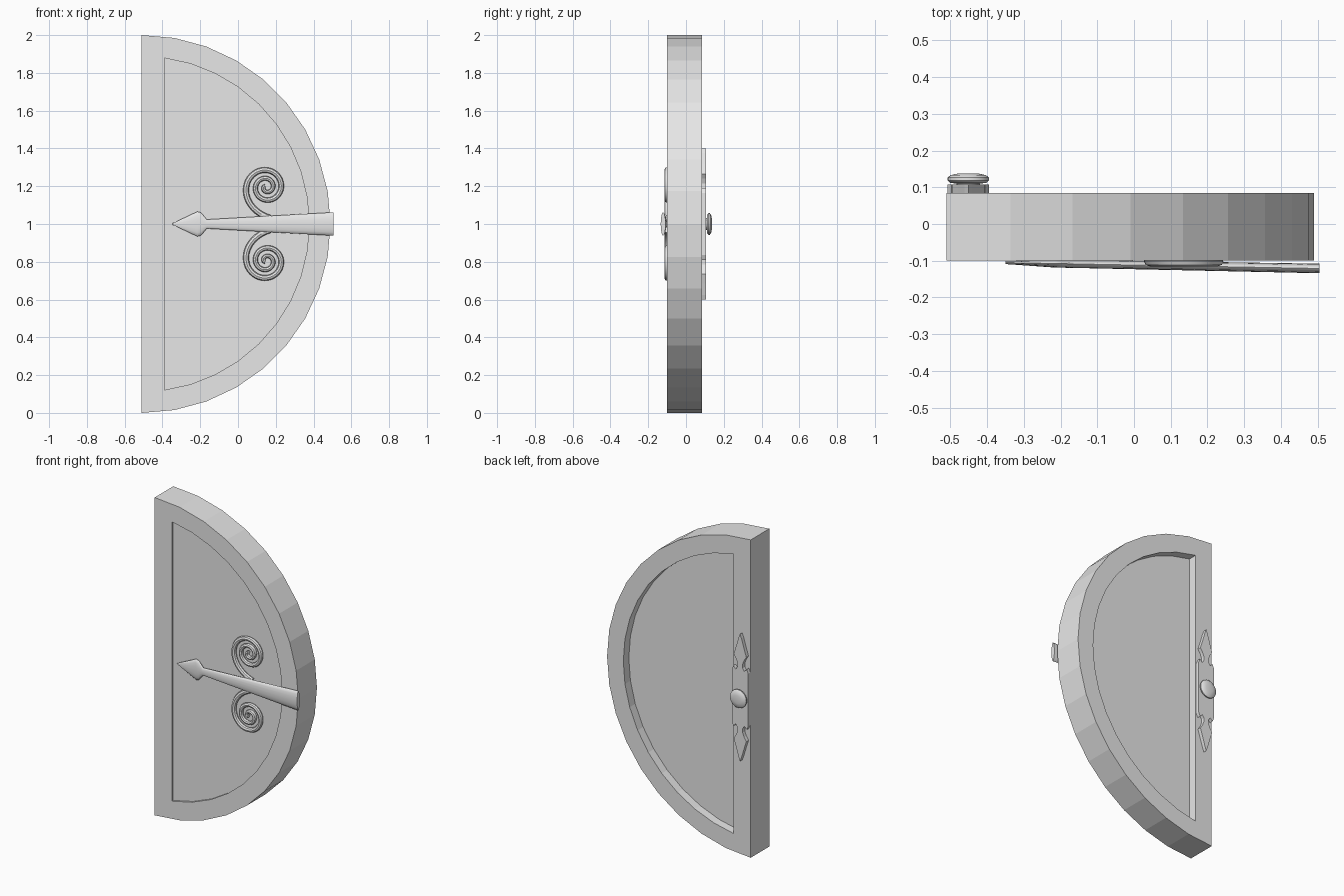
import bpy, bmesh
from math import sin, cos, pi, radians, asin, exp

if "Cube" in bpy.data.objects:
    bpy.data.objects.remove(bpy.data.objects["Cube"])

grey = bpy.data.materials.new("plain grey")
grey.use_nodes = True
grey.diffuse_color = (0.8, 0.8, 0.8, 1)
grey.node_tree.nodes["Principled BSDF"].inputs["Base Color"].default_value = (0.8, 0.8, 0.8, 1)


def loft(name, loops, smooth=False):
    """Skin a row of equal-length closed loops and cap both ends."""
    bm = bmesh.new()
    rows = [[bm.verts.new(p) for p in loop] for loop in loops]
    for a, b in zip(rows, rows[1:]):
        for i in range(len(a)):
            j = (i + 1) % len(a)
            bm.faces.new((a[i], a[j], b[j], b[i]))
    bm.faces.new(rows[0])
    bm.faces.new(rows[-1])
    bmesh.ops.recalc_face_normals(bm, faces=bm.faces)
    mesh = bpy.data.meshes.new(name)
    bm.to_mesh(mesh)
    bm.free()
    mesh.materials.append(grey)
    obj = bpy.data.objects.new(name, mesh)
    bpy.context.collection.objects.link(obj)
    if smooth:
        bpy.ops.object.select_all(action='DESELECT')
        obj.select_set(True)
        bpy.context.view_layer.objects.active = obj
        bpy.ops.object.shade_smooth_by_angle(angle=radians(40))
    return obj


# Half-round door: raised rim, shallow front panel, deeper back panel
HINGE_X, MID_Z = -0.51, 1.0


def half_round(radius, inset, y, steps=18):
    start = asin(inset / radius)
    angles = [start + (pi - 2 * start) * i / steps for i in range(steps + 1)]
    return [(HINGE_X + radius * sin(a), y, MID_Z + radius * cos(a)) for a in angles]


FRONT, BACK = -0.10, 0.085
RIM, PANEL = (1.0, 0.0), (0.887, 0.12)
loft("door", [half_round(*PANEL, FRONT + 0.013), half_round(*PANEL, FRONT),
              half_round(*RIM, FRONT), half_round(*RIM, BACK),
              half_round(*PANEL, BACK), half_round(*PANEL, BACK - 0.055)])

# Flattened arrow strap: (x, half height, half depth)
arrow = [(-0.35, 0.002, 0.004), (-0.215, 0.066, 0.011), (-0.195, 0.06, 0.011),
         (-0.165, 0.024, 0.011), (0.505, 0.062, 0.013)]


def arrow_ring(x, height, depth, sides=16):
    y = -0.105 - 0.016 * (x + 0.35) / 0.855
    return [(x, y + depth * cos(2 * pi * i / sides), MID_Z + height * sin(2 * pi * i / sides))
            for i in range(sides)]


loft("arrow_strap", [arrow_ring(*p) for p in arrow], smooth=True)


# Mirrored scrolls beside the strap, tapering towards the middle
def scroll(name, side, count=90, turns=2.4, sides=8):
    path = []
    for i in range(count + 1):
        t = turns * i / count
        r = 0.112 * (1 - t / 2.6) + 0.053 * exp(-8 * t)
        a = -1.45 - 2 * pi * t
        path.append((0.15 + r * cos(a), 0.195 + r * sin(a)))
    loops = []
    for i, (x, z) in enumerate(path):
        before, after = path[max(i - 1, 0)], path[min(i + 1, count)]
        dx, dz = after[0] - before[0], after[1] - before[1]
        size = (dx * dx + dz * dz) ** 0.5
        width = 0.016 - 0.006 * i / count
        ring = []
        for k in range(sides):
            c, s = cos(2 * pi * k / sides), sin(2 * pi * k / sides)
            ring.append((x - dz / size * width * c, -0.101 + 0.014 * s,
                         MID_Z + side * (z + dx / size * width * c)))
        loops.append(ring)
    loft(name, loops, smooth=True)


scroll("upper_scroll", 1)
scroll("lower_scroll", -1)

# Back latch plate: symmetric outline with a spear tip at each end
PLATE_X = -0.451
quarter = [(0.057, 0.165), (0.046, 0.19), (0.03, 0.172), (0.018, 0.19), (0.018, 0.215),
           (0.028, 0.24), (0.044, 0.265), (0.028, 0.315), (0.01, 0.375)]
half = [(w, -h) for w, h in reversed(quarter)] + quarter
outline = [(0, -0.4)] + half + [(0, 0.4)] + [(-w, h) for w, h in reversed(half)]
loft("latch_plate", [[(PLATE_X + w, y, MID_Z + h) for w, h in outline]
                     for y in (BACK - 0.002, 0.107)])

# Round flattened knob: (radius, y)
knob = [(0.03, 0.1), (0.032, 0.11), (0.05, 0.112), (0.057, 0.119), (0.057, 0.126),
        (0.048, 0.133), (0.025, 0.138)]
loft("latch_knob", [[(PLATE_X + r * cos(2 * pi * i / 24), y, MID_Z + r * sin(2 * pi * i / 24))
                     for i in range(24)] for r, y in knob], smooth=True)
